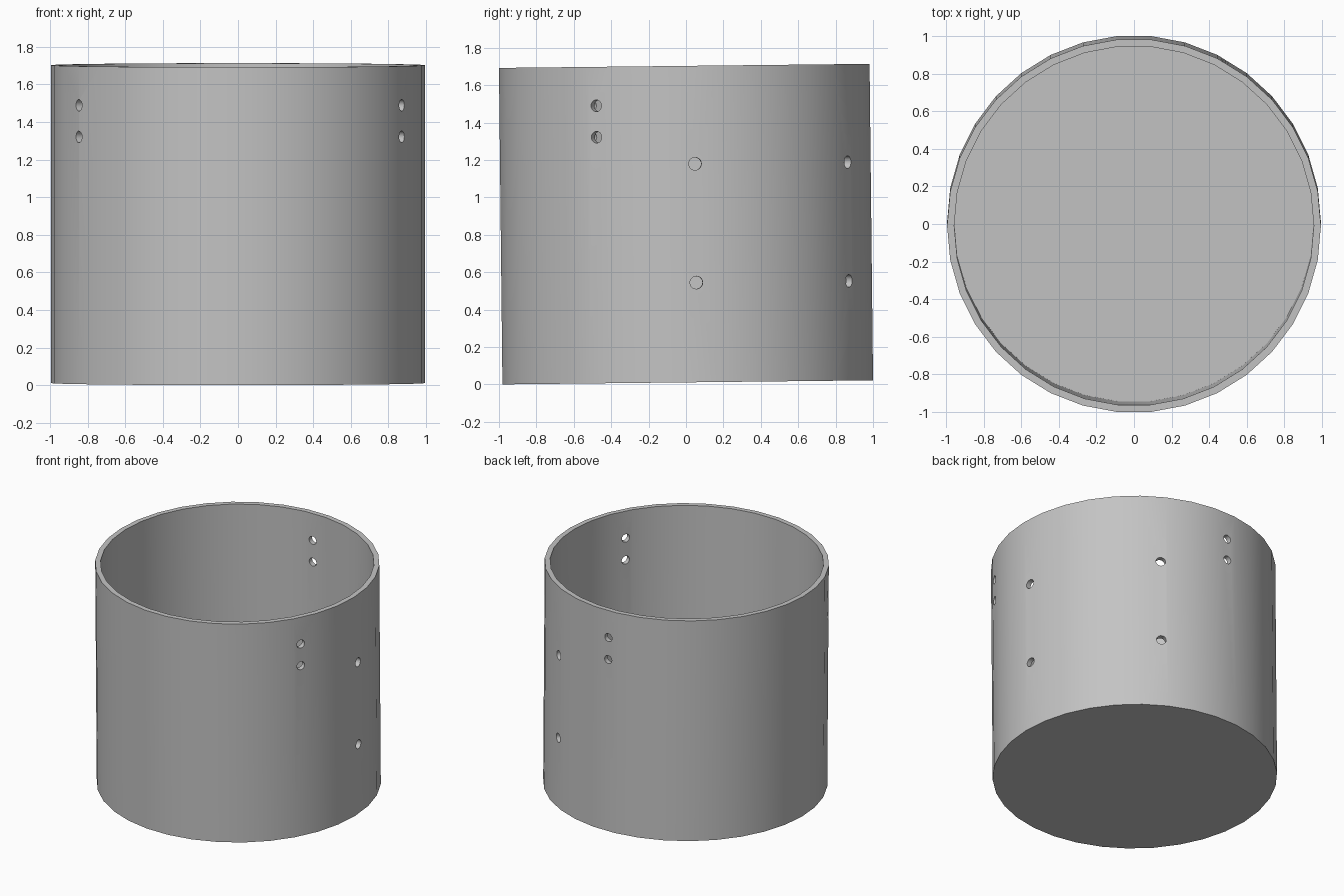
import bpy, bmesh
from math import sin, cos, pi, radians
from mathutils import Matrix, Vector

cube = bpy.data.objects.get("Cube")
if cube:
    bpy.data.objects.remove(cube, do_unlink=True)

SIDES, OUTER, INNER, HEIGHT, FLOOR = 34, 0.995, 0.957, 1.692, 0.04
TILT = 0.011

grey = bpy.data.materials.new("plain_grey")
grey.use_nodes = True
grey.diffuse_color = (0.55, 0.55, 0.55, 1)
grey.node_tree.nodes["Principled BSDF"].inputs["Base Color"].default_value = grey.diffuse_color


def make_object(name, bm):
    bmesh.ops.recalc_face_normals(bm, faces=bm.faces)
    mesh = bpy.data.meshes.new(name)
    bm.to_mesh(mesh)
    bm.free()
    mesh.materials.append(grey)
    obj = bpy.data.objects.new(name, mesh)
    bpy.context.collection.objects.link(obj)
    return obj


# Open cup: outer wall, rim, inner wall and floor
bm = bmesh.new()
rings = []
for radius, z in ((OUTER, 0), (OUTER, HEIGHT), (INNER, HEIGHT), (INNER, FLOOR)):
    rings.append([bm.verts.new((radius * cos(2 * pi * i / SIDES),
                                radius * sin(2 * pi * i / SIDES), z))
                  for i in range(SIDES)])
for low, high in zip(rings, rings[1:]):
    for i in range(SIDES):
        j = (i + 1) % SIDES
        bm.faces.new((low[i], low[j], high[j], high[i]))
bm.faces.new(rings[0])
bm.faces.new(rings[-1])
cup = make_object("cup", bm)

# Drills: three close pairs near the rim, two wide pairs lower down
holes = [(a, z, 0.031) for a in (-28.5, 91.5, 211.5) for z in (1.316, 1.484)]
holes += [(a, z, 0.034) for a in (3, 61) for z in (0.533, 1.168)]
bm = bmesh.new()
for angle, z, radius in holes:
    direction = Vector((cos(radians(angle)), sin(radians(angle)), 0))
    place = Matrix.Translation(direction * 0.97 + Vector((0, 0, z)))
    turn = direction.to_track_quat('Z', 'Y').to_matrix().to_4x4()
    bmesh.ops.create_cone(bm, cap_ends=True, segments=20, radius1=radius,
                          radius2=radius, depth=0.2, matrix=place @ turn)
drills = make_object("hole_drills", bm)
drills.hide_render = True

# Cut the holes through the wall
cut = cup.modifiers.new("holes", 'BOOLEAN')
cut.operation = 'DIFFERENCE'
cut.solver = 'EXACT'
cut.object = drills
bpy.ops.object.select_all(action='DESELECT')
bpy.context.view_layer.objects.active = cup
cup.select_set(True)
bpy.ops.object.modifier_apply(modifier=cut.name)
bpy.data.objects.remove(drills, do_unlink=True)
bpy.ops.object.shade_smooth_by_angle(angle=radians(30))

# Slight backward lean, resting on the front edge
cup.rotation_euler.x = TILT
cup.location = (0, HEIGHT * sin(TILT) / 2, OUTER * cos(pi / SIDES) * sin(TILT))
